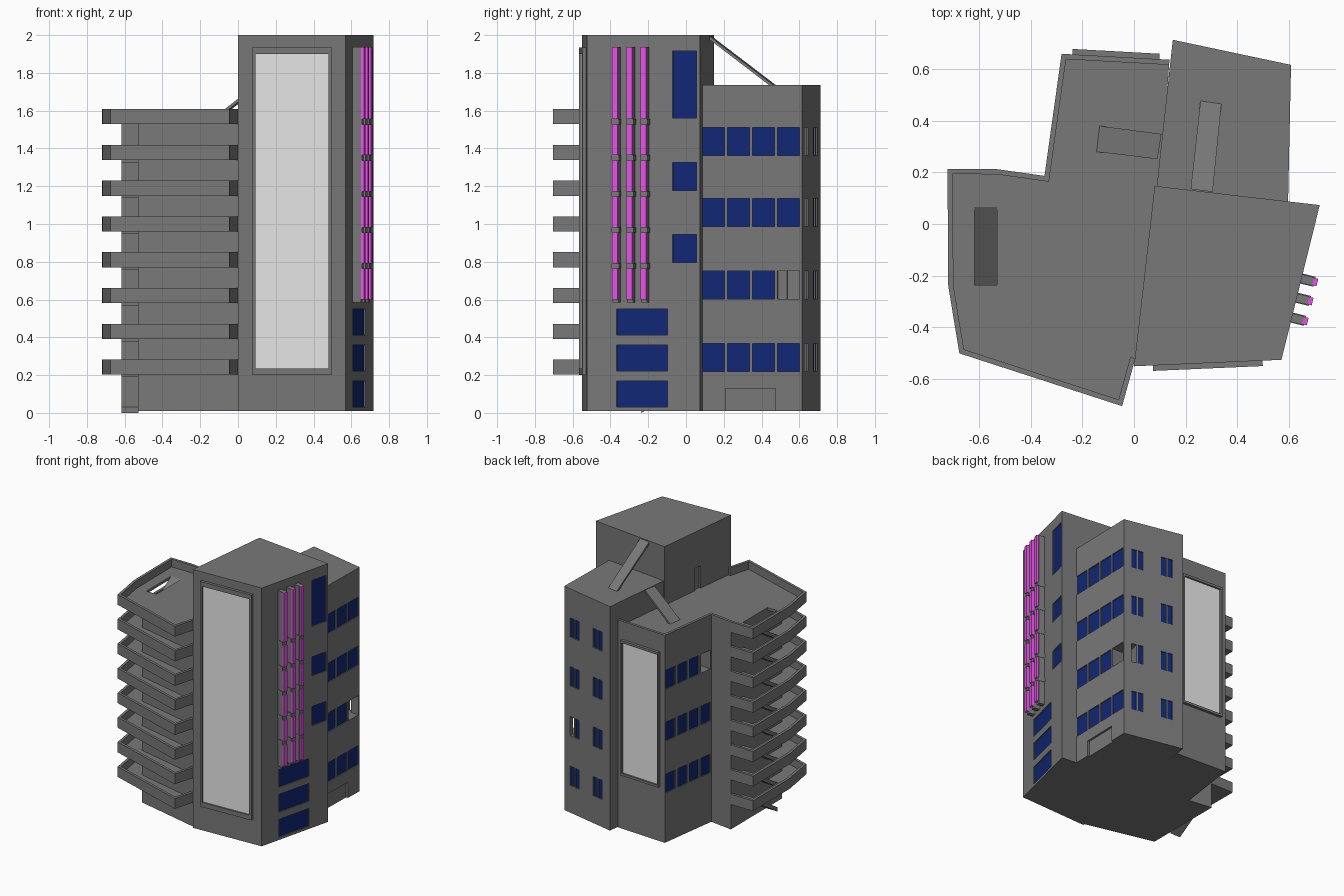
import bpy, bmesh
from mathutils import Vector

cube = bpy.data.objects.get("Cube")
if cube:
    bpy.data.objects.remove(cube, do_unlink=True)


def material(name, rgb):
    m = bpy.data.materials.new(name)
    m.use_nodes = True
    color = (*rgb, 1)
    m.diffuse_color = color
    m.node_tree.nodes["Principled BSDF"].inputs["Base Color"].default_value = color
    return m


GRAY = material("concrete gray", (0.19, 0.19, 0.19))
BLUE = material("window blue", (0.0055, 0.02, 0.176))
PINK = material("neon magenta", (0.82, 0.085, 0.82))
PALE = material("screen pale gray", (0.8, 0.8, 0.8))


def solid(low, high):
    """Mesh data joining a lower and an upper loop of points."""
    return [Vector(p) for p in low], [Vector(p) for p in high]


def prism(pts, z0, z1):
    return solid([(p[0], p[1], z0) for p in pts], [(p[0], p[1], z1) for p in pts])


def slab(corners, thick):
    return solid([(x, y, z - thick) for x, y, z in corners], corners)


def build(name, solids, mat):
    bm = bmesh.new()
    for low, high in solids:
        a = [bm.verts.new(p) for p in low]
        b = [bm.verts.new(p) for p in high]
        bm.faces.new(a[::-1])
        bm.faces.new(b)
        for i in range(len(a)):
            j = (i + 1) % len(a)
            bm.faces.new((a[i], a[j], b[j], b[i]))
    bmesh.ops.recalc_face_normals(bm, faces=bm.faces)
    mesh = bpy.data.meshes.new(name)
    bm.to_mesh(mesh)
    bm.free()
    mesh.materials.append(mat)
    ob = bpy.data.objects.new(name, mesh)
    bpy.context.collection.objects.link(ob)
    return ob


def cut(ob, solids):
    cutter = build("cutter", solids, GRAY)
    cutter.hide_render = True
    mod = ob.modifiers.new("openings", 'BOOLEAN')
    mod.operation = 'DIFFERENCE'
    mod.solver = 'EXACT'
    mod.use_self = True
    mod.object = cutter
    bpy.context.view_layer.objects.active = ob
    bpy.ops.object.modifier_apply(modifier=mod.name)
    bpy.data.objects.remove(cutter, do_unlink=True)


def on_wall(wall, f0, f1, z0, z1, d0, d1):
    """Box on a wall: fractions along it, heights, depths outward."""
    p, q = Vector(wall[0]), Vector(wall[1])
    d = q - p
    n = Vector((d.y, -d.x)).normalized()
    a, b = p + d * f0, p + d * f1
    return prism([a + n * d0, b + n * d0, b + n * d1, a + n * d1], z0, z1)


def frac(wall, v, axis=1):
    return (v - wall[0][axis]) / (wall[1][axis] - wall[0][axis])


def inset(line, w):
    """Offset an open polyline to its right side with mitred corners."""
    pts = [Vector(p) for p in line]
    dirs = [(b - a).normalized() for a, b in zip(pts, pts[1:])]
    norms = [Vector((d.y, -d.x)) for d in dirs]
    out = []
    for i, p in enumerate(pts):
        n0, n1 = norms[max(i - 1, 0)], norms[min(i, len(norms) - 1)]
        out.append(p + (n0 + n1) * (w / (1 + n0.dot(n1))))
    return out


BASE, PITCH = 0.01, 0.1895
levels = [0.202 + PITCH * i for i in range(8)]
DECK = levels[-1] + 0.02

# Footprints
tower = [(0, -0.55), (0.57, -0.525), (0.718, 0.073), (0.08, 0.147)]
annex = [(0.085, 0.12), (0.595, 0.06), (0.607, 0.615), (0.15, 0.712)]
wing = [(0.02, -0.54), (0.1, 0.1), (0.137, 0.635), (-0.28, 0.658),
        (-0.346, 0.186), (-0.53, 0.212), (-0.53, -0.41)]
edge = [(0.005, -0.52), (-0.046, -0.704), (-0.675, -0.5), (-0.718, -0.24),
        (-0.721, 0.213), (-0.53, 0.212)]

# Walls
front, side, tower_left = tower[:2], tower[1:3], [tower[3], tower[0]]
annex_side, annex_back = annex[1:3], annex[2:4]
wing_back, wing_left = wing[2:4], wing[3:5]

# Window openings: (wall, f0, f1, z0, z1)
tower_win = [(side, frac(side, -0.368), frac(side, -0.098), z, z + 0.138)
             for z in (0.03, 0.222, 0.413)]
tower_win += [(side, frac(side, -0.072), frac(side, 0.056), z, t)
              for z, t in ((0.796, 0.944), (1.178, 1.326), (1.56, 1.915))]
annex_win, annex_open, wing_win, wing_open = [], [], [], []
for k, z in enumerate((0.22, 0.603, 0.987, 1.363)):
    for i in range(4):
        y = 0.087 + 0.1323 * i
        w = (annex_side, frac(annex_side, y), frac(annex_side, y + 0.117), z, z + 0.148)
        (annex_open if (k, i) == (1, 3) else annex_win).append(w)
    for f in (0.13, 0.24, 0.63, 0.74):
        w = (annex_back, f, f + 0.085, z, z + 0.148)
        (annex_open if (k, f) == (1, 0.13) else annex_win).append(w)
for k, z in enumerate((0.39, 0.79, 1.19)):
    for i in range(4):
        w = (wing_left, 0.03 + 0.25 * i, 0.23 + 0.25 * i, z, z + 0.145)
        (wing_open if (k, i) == (2, 3) else wing_win).append(w)


def pockets(windows, depth=0.015):
    return [on_wall(*w, -depth, 0.02) for w in windows]


# Main blocks with recessed openings
door = (tower_left, 0.455, 0.54, DECK, 1.72)
garage = (annex_side, frac(annex_side, 0.21), frac(annex_side, 0.475), -0.02, 0.13)
cut(build("tower", [prism(tower, BASE, 2)], GRAY), pockets(tower_win + [door]))
cut(build("annex_block", [prism(annex, BASE, 1.735)], GRAY),
    pockets(annex_win + [garage]) + pockets(annex_open, 0.1))
cut(build("wing_block", [prism(wing, BASE, DECK)], GRAY),
    pockets(wing_win) + pockets(wing_open, 0.1))
for name, wins in (("tower", tower_win), ("annex", annex_win), ("wing", wing_win)):
    build(name + "_windows", [on_wall(*w, -0.016, -0.008) for w in wins], BLUE)

# Balconies: floors with a stair opening, and low railing walls
inner = inset(edge, 0.02)
floors = build("balcony_floors",
               [prism(inner + [Vector((-0.4, 0.15)), Vector((-0.1, -0.4))], z, z + 0.02)
                for z in levels[:-1]], GRAY)
roof_floor = build("roof_floor",
                   [prism(inner + [Vector((-0.5, 0.15)), Vector((-0.5, -0.3)),
                                   Vector((-0.1, -0.4))], levels[-1], DECK)], GRAY)
x0, x1, y0, y1 = -0.616, -0.528, -0.235, 0.065
for ob in (floors, roof_floor):
    cut(ob, [prism([(x0, y0), (x1, y0), (x1, y1), (x0, y1)], 0.1, 1.8)])
build("balcony_railings", [prism(edge + inner[::-1], z, z + 0.08) for z in levels[:-1]], GRAY)
roof_edge = edge + wing[4:1:-1]
build("roof_parapet", [prism(roof_edge + inset(roof_edge, 0.02)[::-1],
                             levels[-1], levels[-1] + 0.08)], GRAY)

# Stair flights outside the wing
build("stair_flights",
      [slab([(x0, y0, z + 0.02 - PITCH), (x1, y0, z + 0.02 - PITCH),
             (x1, y1, z + 0.02), (x0, y1, z + 0.02)], 0.0325) for z in levels], GRAY)


# Big screens in raised frames
def screen(name, wall, f0, f1, z0, z1, bf, bz):
    bars = [(f0, f0 + bf, z0, z1), (f1 - bf, f1, z0, z1),
            (f0 + bf, f1 - bf, z0, z0 + bz), (f0 + bf, f1 - bf, z1 - bz, z1)]
    build(name + "_frame", [on_wall(wall, *b, -0.005, 0.021) for b in bars], GRAY)
    build(name, [on_wall(wall, f0 + bf, f1 - bf, z0 + bz, z1 - bz, 0, 0.008)], PALE)


screen("front_screen", front, frac(front, 0.073, 0), frac(front, 0.497, 0),
       0.2, 1.935, 0.032, 0.035)
screen("back_screen", wing_back, frac(wing_back, 0.098, 0), frac(wing_back, -0.238, 0),
       0.43, 1.47, 0.03, 0.018)

# Vertical fins with lit tips, broken by spacers
fins, tips, spacers = [], [], []
gaps = [0.585 + 0.191 * i for i in range(8)]
for y in (-0.362, -0.285, -0.211):
    f = frac(side, y)
    fins.append(on_wall(side, f - 0.027, f + 0.027, 0.584, 1.936, -0.01, 0.045))
    for i in range(7):
        lo, hi = 0.6 + 0.191 * i, 0.764 + 0.191 * i
        if i == 6:
            lo, hi = 1.746, 1.936
            continue
        top = 1.936 if i == 5 else hi
        tips.append(on_wall(side, f - 0.024, f + 0.024, lo, top, 0.045, 0.063))
        if i < 5:
            spacers.append(on_wall(side, f - 0.032, f + 0.032, hi, hi + 0.027, 0, 0.052))
build("fins", fins, GRAY)
build("fin_lights", tips, PINK)
build("fin_spacers", spacers, GRAY)

# Sloping roof beams
build("annex_roof_beam", [slab([(0.219, 0.135, 1.995), (0.304, 0.124, 1.995),
                                (0.338, 0.464, 1.735), (0.257, 0.476, 1.735)], 0.018)], GRAY)
build("wing_roof_beam", [slab([(0.106, 0.348, 1.735), (0.091, 0.251, 1.735),
                               (-0.145, 0.279, DECK), (-0.133, 0.379, DECK)], 0.018)], GRAY)
